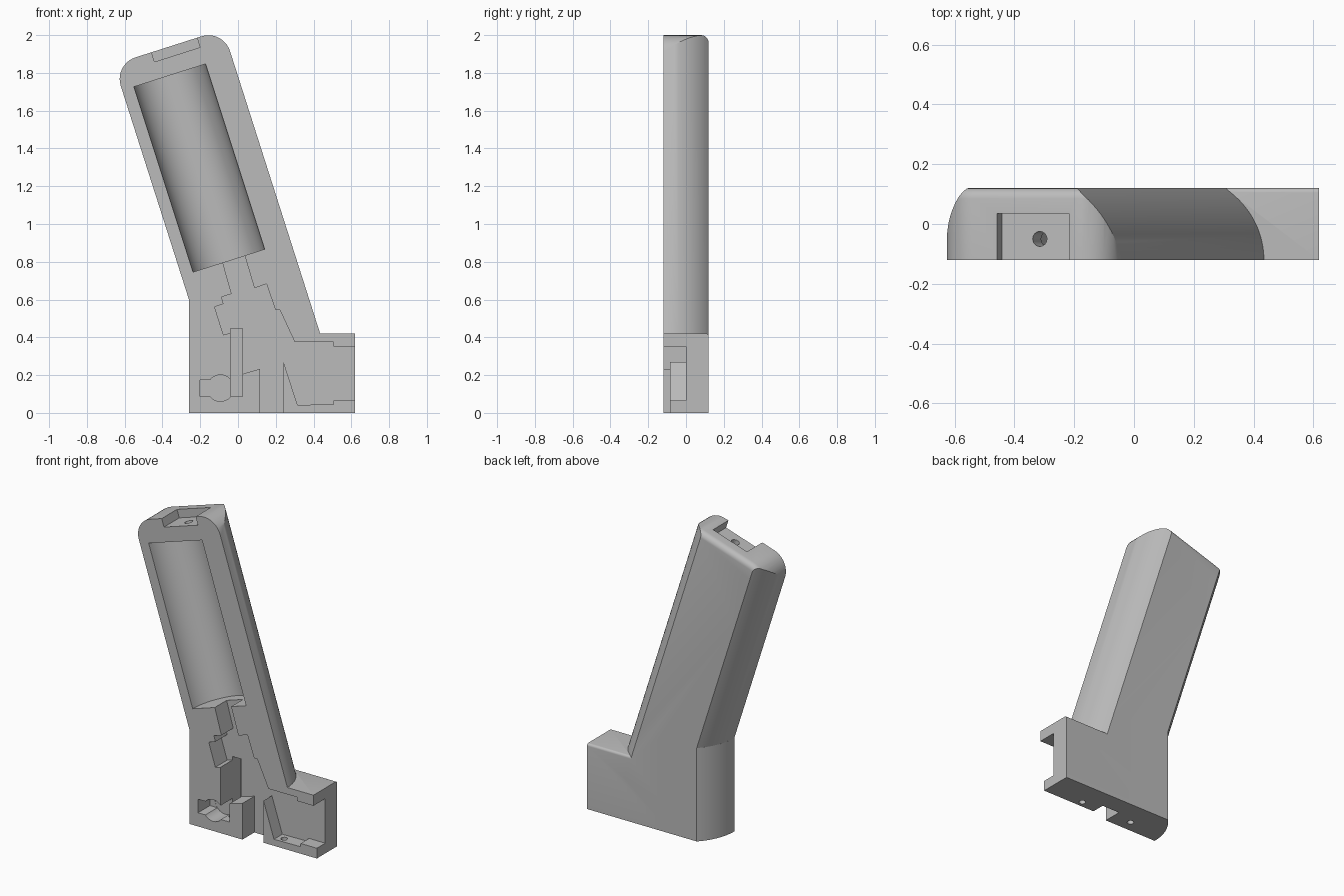
import bpy, bmesh, math

cube = bpy.data.objects.get("Cube")
if cube:
    bpy.data.objects.remove(cube, do_unlink=True)

TILT = math.radians(17.7)
S, C = math.sin(TILT), math.cos(TILT)
HALF = 0.12                      # half thickness in y
V_LEFT, V_RIGHT, U_TOP = -0.065, 0.542, 1.958   # grip limits across / along its axis

grey = bpy.data.materials.new("plain_grey")
grey.use_nodes = True
grey.diffuse_color = (0.5, 0.5, 0.5, 1)
grey.node_tree.nodes["Principled BSDF"].inputs["Base Color"].default_value = (0.5, 0.5, 0.5, 1)


# Frames: map profile coordinates (a, b) and extrusion depth c to the model
def front(a, b, c):              # x, z, depth y
    return (a, c, b)


def plan(a, b, c):               # x, y, height z
    return (a, b, c)


def grip_front(a, b, c):         # across, along the grip, depth y
    return (a * C - b * S, c, a * S + b * C)


def grip_section(a, b, c):       # across, y, along the grip
    return grip_front(a, c, b)


def prism(name, pts, lo, hi, frame, bevel=0, bevel_rule=None):
    """Extrude a profile; optionally round the edges chosen by a rule."""
    bm = bmesh.new()
    low = [bm.verts.new(frame(a, b, lo)) for a, b in pts]
    high = [bm.verts.new(frame(a, b, hi)) for a, b in pts]
    bm.faces.new(low)
    bm.faces.new(high)
    for i in range(len(pts)):
        j = (i + 1) % len(pts)
        bm.faces.new((low[i], low[j], high[j], high[i]))
    bmesh.ops.recalc_face_normals(bm, faces=bm.faces)
    if bevel:
        edges = [e for e in bm.edges if all(bevel_rule(v.co) for v in e.verts)]
        bmesh.ops.bevel(bm, geom=edges, offset=bevel, segments=5, profile=0.5, affect='EDGES')
        bmesh.ops.recalc_face_normals(bm, faces=bm.faces)
    mesh = bpy.data.meshes.new(name)
    bm.to_mesh(mesh)
    bm.free()
    mesh.materials.append(grey)
    obj = bpy.data.objects.new(name, mesh)
    bpy.context.collection.objects.link(obj)
    return obj


def arc(cx, cy, r, start, end, n):
    return [(cx + r * math.cos(math.radians(start + (end - start) * i / n)),
             cy + r * math.sin(math.radians(start + (end - start) * i / n)))
            for i in range(n + 1)]


def circle(cx, cy, r, n=24):
    return arc(cx, cy, r, 0, 360, n)[:-1]


def rect(a0, b0, a1, b1):
    return [(a0, b0), (a1, b0), (a1, b1), (a0, b1)]


def crown(edge, depth, sign, stretch=1):
    """Side curve, tangent at the front and drawn in by depth at the back."""
    h = 2 * HALF
    r = (depth * depth + h * h) / (2 * depth)
    end = math.asin(h / r)
    return [(edge - sign * stretch * r * (1 - math.cos(end * i / 14)),
             -HALF + r * math.sin(end * i / 14)) for i in range(15)]


def combine(target, tool, operation):
    mod = target.modifiers.new(tool.name, 'BOOLEAN')
    mod.operation = operation
    mod.solver = 'EXACT'
    mod.object = tool
    bpy.context.view_layer.objects.active = target
    bpy.ops.object.modifier_apply(modifier=mod.name)
    bpy.data.objects.remove(tool, do_unlink=True)


# Grip: crowned section cut to a rounded outline
body = prism("handle_half", crown(V_RIGHT, 0.125, 1) + crown(V_LEFT, 0.095, -1)[::-1],
             0.15, U_TOP + 0.1, grip_section)
R = 0.12
outline = ([(V_LEFT - 0.02, 0.1), (V_RIGHT + 0.02, 0.1), (V_RIGHT + 0.02, U_TOP - R - 0.02),
            (V_RIGHT, U_TOP - R - 0.01)]
           + arc(V_RIGHT - R, U_TOP - R, R, 0, 90, 10)
           + arc(V_LEFT + R, U_TOP - R, R, 90, 180, 10)
           + [(V_LEFT, U_TOP - R - 0.01), (V_LEFT - 0.02, U_TOP - R - 0.02)])
combine(body, prism("grip_outline", outline, -0.2, HALF, grip_front, 0.035,
                    lambda p: p.y > HALF - 0.001 and p.z * C - p.x * S > U_TOP - R - 0.005),
        'INTERSECT')

# Base heel and foot
heel = crown(-0.26, 0.095, -1, 1 / C)
combine(body, prism("heel", heel + [(0.1, HALF), (0.1, -HALF)], 0, 0.6, plan), 'UNION')
combine(body, prism("foot", rect(0, 0, 0.62, 0.42), -HALF, HALF, front, 0.015,
                    lambda p: p.y > HALF - 0.001 and p.z > 0.4), 'UNION')

# Wire channel running from the cell bay to the foot
channel = [(-0.09, 0.83), (-0.034, 0.63), (-0.087, 0.614), (-0.077, 0.577), (-0.124, 0.561),
           (-0.077, 0.413), (-0.04, 0.423), (-0.04, 0.206), (0.024, 0.206), (0.116, 0.233),
           (0.116, -0.05), (0.241, -0.05), (0.241, 0.27), (0.315, 0.042), (0.505, 0.045),
           (0.505, 0.066), (0.7, 0.066), (0.7, 0.352), (0.505, 0.352), (0.505, 0.376),
           (0.3, 0.376), (0.22, 0.548), (0.198, 0.545), (0.151, 0.683), (0.087, 0.66),
           (0.025, 0.867)]
FRONT = -0.3
cutters = [
    prism("cell_bay", circle(0.199, -HALF, 0.199, 64), 0.783, 1.812, grip_section),
    prism("wire_channel", channel, FRONT, 0, front),
    prism("switch_slot", rect(-0.04, 0.088, 0.024, 0.447), FRONT, 0.08, front),
    prism("side_pocket", rect(-0.2, 0.088, 0.01, 0.175), FRONT, 0.001, front),
    prism("round_pocket", circle(-0.093, 0.131, 0.07, 32), FRONT, 0.002, front),
    prism("lip_step", rect(0.23, -0.05, 0.7, 0.3), FRONT, -0.085, front),
    prism("top_recess", rect(0.144, 1.905, 0.397, 2.2), FRONT, 0.035, grip_front),
    prism("top_hole", circle(0.277, -0.05, 0.025), 1.78, 1.95, grip_section),
    prism("foot_hole", circle(0.36, -0.045, 0.02), -0.05, 0.06, plan),
    prism("heel_hole", circle(-0.01, -0.045, 0.02), -0.05, 0.1, plan),
]
for cutter in cutters:
    combine(body, cutter, 'DIFFERENCE')

bpy.ops.object.select_all(action='DESELECT')
body.select_set(True)
bpy.context.view_layer.objects.active = body
bpy.ops.object.shade_smooth_by_angle(angle=math.radians(25))
